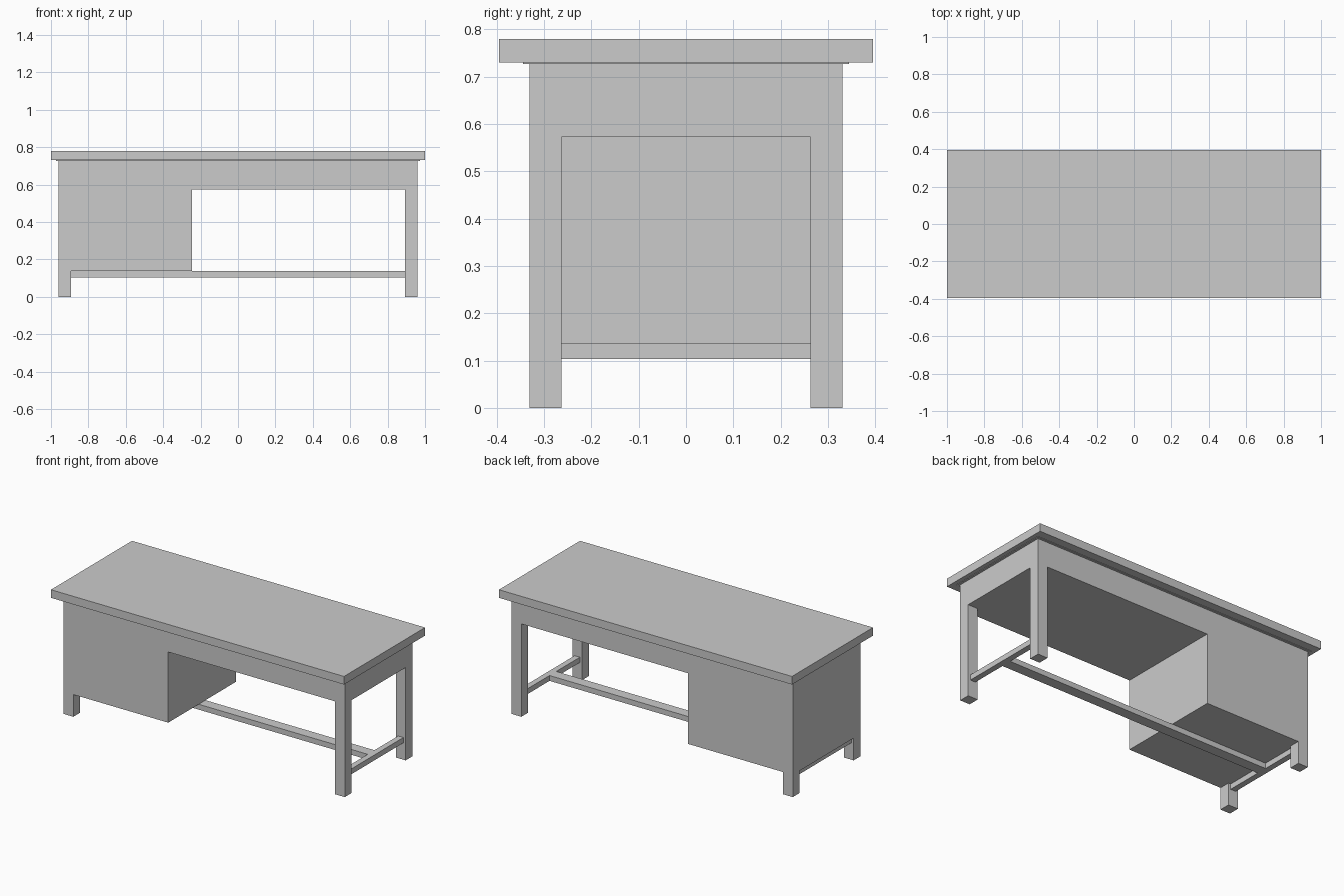
import bpy

if "Cube" in bpy.data.objects:
    bpy.data.objects.remove(bpy.data.objects["Cube"])


def box(name, x, y, z):
    """Axis-aligned box from (min, max) ranges."""
    verts = [(a, b, c) for c in z for a, b in
             ((x[0], y[0]), (x[1], y[0]), (x[1], y[1]), (x[0], y[1]))]
    faces = [(3, 2, 1, 0), (4, 5, 6, 7), (0, 1, 5, 4),
             (1, 2, 6, 5), (2, 3, 7, 6), (3, 0, 4, 7)]
    mesh = bpy.data.meshes.new(name)
    mesh.from_pydata(verts, [], faces)
    obj = bpy.data.objects.new(name, mesh)
    bpy.context.collection.objects.link(obj)
    return obj


def carve(target, x, y, z):
    """Cut a box-shaped opening out of the target."""
    cutter = box("opening_cutter", x, y, z)
    cutter.hide_render = True
    cutter.hide_set(True)
    mod = target.modifiers.new("opening", 'BOOLEAN')
    mod.operation = 'DIFFERENCE'
    mod.solver = 'EXACT'
    mod.object = cutter
    bpy.context.view_layer.objects.active = target
    bpy.ops.object.modifier_apply(modifier=mod.name)
    bpy.data.objects.remove(cutter)


LEG_X, BODY_X = 0.893, 0.96      # inner and outer leg faces
LEG_Y, BODY_Y = 0.263, 0.33
RAIL_LOW, RAIL_TOP = 0.104, 0.137
APRON_LOW, BODY_TOP = 0.573, 0.73

# Desk top and the thin lip beneath it
box("desk_top", (-1, 1), (-0.395, 0.395), (BODY_TOP, 0.78))
box("top_lip", (-0.974, 0.974), (-0.344, 0.344), (0.727, BODY_TOP))

# One flush body: legs, apron and cabinet carved from a block
body = box("desk_body", (-BODY_X, BODY_X), (-BODY_Y, BODY_Y), (0, BODY_TOP))
carve(body, (-LEG_X, LEG_X), (-1, 1), (-1, RAIL_TOP))
carve(body, (-0.245, LEG_X), (-1, 1), (-1, APRON_LOW))
carve(body, (-2, -0.8), (-LEG_Y, LEG_Y), (-1, RAIL_TOP))
carve(body, (0.8, 2), (-LEG_Y, LEG_Y), (-1, APRON_LOW))
dissolve = body.modifiers.new("clean_flat_faces", 'DECIMATE')
dissolve.decimate_type = 'DISSOLVE'
dissolve.angle_limit = 0.01

# Rails between the legs, joined by a long centre rail
for side, cx in (("left", -0.9265), ("right", 0.9265)):
    box(side + "_side_rail", (cx - 0.018, cx + 0.018), (-LEG_Y, LEG_Y), (RAIL_LOW, RAIL_TOP))
box("centre_rail", (-0.9085, 0.9085), (-0.033, 0.033), (RAIL_LOW, RAIL_TOP))
